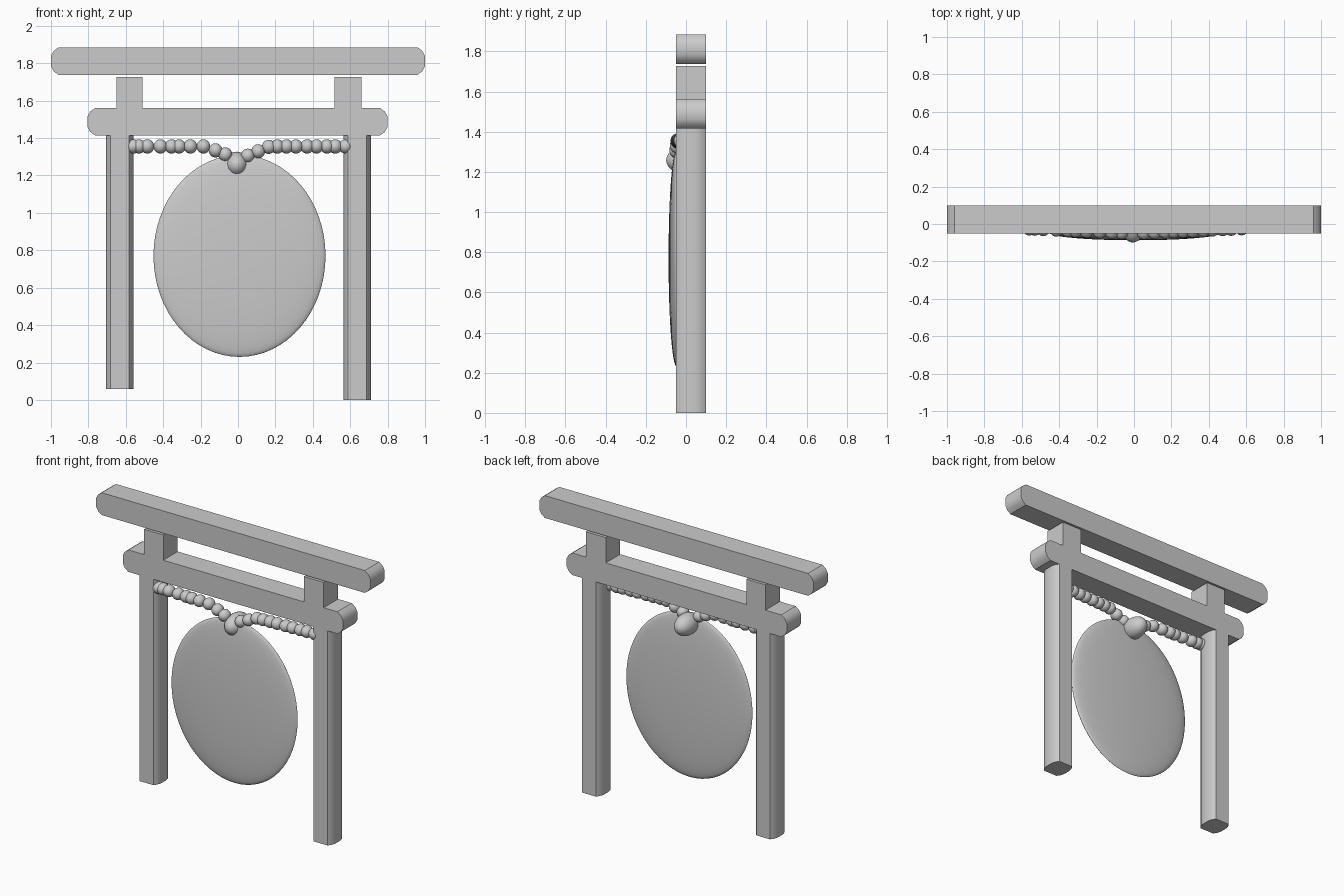
import bpy, bmesh, math
from mathutils import Matrix

if "Cube" in bpy.data.objects:
    bpy.data.objects.remove(bpy.data.objects["Cube"])

Y0, Y1 = -0.05, 0.10          # front and back of the timber frame


def finish(bm, name, angle):
    bmesh.ops.recalc_face_normals(bm, faces=bm.faces)
    me = bpy.data.meshes.new(name)
    bm.to_mesh(me)
    bm.free()
    ob = bpy.data.objects.new(name, me)
    bpy.context.collection.objects.link(ob)
    bpy.ops.object.select_all(action='DESELECT')
    ob.select_set(True)
    bpy.context.view_layer.objects.active = ob
    bpy.ops.object.shade_smooth_by_angle(angle=math.radians(angle))
    return ob


def prism(name, points, depth, angle=35):
    """Extrude a closed outline of 3D points along a vector."""
    bm = bmesh.new()
    face = bm.faces.new([bm.verts.new(p) for p in points])
    new = bmesh.ops.extrude_face_region(bm, geom=[face])['geom']
    bmesh.ops.translate(bm, vec=depth,
                        verts=[v for v in new if isinstance(v, bmesh.types.BMVert)])
    return finish(bm, name, angle)


def ellipsoid(name, centre, radii, segs=24, rings=12):
    # poles point along y so round parts stay round from the front
    bm = bmesh.new()
    bmesh.ops.create_uvsphere(bm, u_segments=segs, v_segments=rings, radius=1)
    m = (Matrix.Translation(centre) @ Matrix.Diagonal((*radii, 1))
         @ Matrix.Rotation(math.pi / 2, 4, 'X'))
    bmesh.ops.transform(bm, matrix=m, verts=bm.verts)
    return finish(bm, name, 60)


def end_curve(bulge, half):
    """Bulged beam end from top to bottom: (outward offset, height)."""
    return [(0, half), (bulge * .62, half * .75), (bulge, half * .38),
            (bulge, -half * .38), (bulge * .62, -half * .75), (0, -half)]


def beam_outline(x0, x1, z0, z1, notch=()):
    mid, half = (z0 + z1) / 2, (z1 - z0) / 2
    curve = end_curve(.04, half)
    pts = list(notch)
    pts += [(x1 - .04 + o, mid + h) for o, h in curve]
    pts += [(x0 + .04 - o, mid + h) for o, h in reversed(curve)]
    return [(x, Y0, z) for x, z in pts]


# Top beam
prism("top_beam", beam_outline(-1, 1, 1.738, 1.885), (0, Y1 - Y0, 0))

# Tie beam with the two upright struts in one outline
struts = []
for a, b in ((-.65, -.51), (.515, .66)):
    struts += [(a, 1.56), (a, 1.727), (b, 1.727), (b, 1.56)]
prism("tie_beam", beam_outline(-.805, .80, 1.415, 1.56, struts), (0, Y1 - Y0, 0))

# Posts: flat front and back, bulged sides
for name, cx, z0 in (("left_post", -.6325, .058), ("right_post", .6375, 0)):
    curve = end_curve(.023, .075)
    section = [(.05 + o, h) for o, h in curve] + [(-.05 - o, h) for o, h in reversed(curve)]
    prism(name, [(cx + x, .025 + y, z0) for x, y in section], (0, 0, 1.415 - z0))

# Hanging disc and the knot above it
ellipsoid("disc", (.008, -.047, .77), (.46, .04, .54), 64, 24)
ellipsoid("knot", (-.006, -.001, 1.258), (.064, .098, .069), 32, 16)

# Rope of beads, dipping to the knot
beads = [-.56, -.53, -.485, -.415, -.355, -.315, -.255, -.185, -.12, -.068,
         .052, .108, .165, .21, .26, .31, .37, .42, .475, .52, .575]
for x in beads:
    dip = max(0, .17 - abs(x))
    y = -.02 - .025 * (1 - abs(x) / .6)
    ellipsoid("rope_bead", (x, y, 1.355 - dip * .42), (.037, .04, .038), 20, 12)
